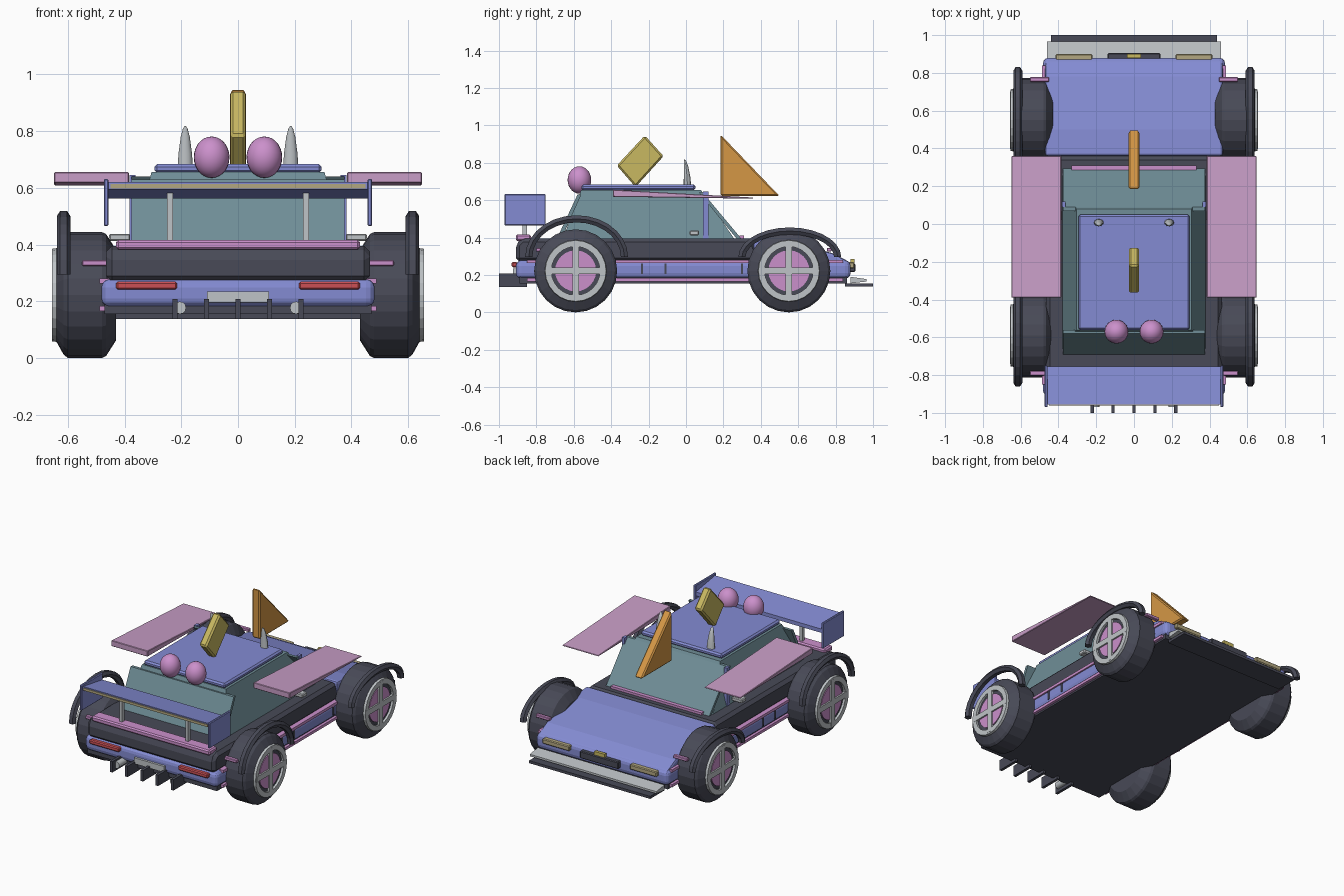
import bpy, bmesh, math
from mathutils import Vector, Matrix

if "Cube" in bpy.data.objects:
    bpy.data.objects.remove(bpy.data.objects["Cube"])


def mat(name, rgb):
    m = bpy.data.materials.new(name)
    m.diffuse_color = (*rgb, 1)
    m.use_nodes = True
    m.node_tree.nodes["Principled BSDF"].inputs["Base Color"].default_value = m.diffuse_color
    return m


BLUE = mat("periwinkle", (.23, .26, .65))
PINK = mat("orchid", (.60, .28, .60))
PALE = mat("pale_pink", (.58, .34, .57))
TEAL = mat("teal_glass", (.16, .27, .31))
DARK = mat("charcoal", (.065, .068, .095))
GREY = mat("light_grey", (.52, .55, .57))
GOLD = mat("gold", (.58, .48, .12))
ORANGE = mat("orange", (.66, .31, .06))
RED = mat("red", (.60, .08, .09))
TAN = mat("tan", (.45, .39, .22))


def finish(name, bm, m, bevel=0, seg=1, smooth=False):
    bmesh.ops.recalc_face_normals(bm, faces=bm.faces)
    me = bpy.data.meshes.new(name)
    bm.to_mesh(me)
    bm.free()
    me.materials.append(m)
    ob = bpy.data.objects.new(name, me)
    bpy.context.collection.objects.link(ob)
    if bevel:
        b = ob.modifiers.new("bevel", 'BEVEL')
        b.width, b.segments = bevel, seg
    if smooth:
        bpy.ops.object.select_all(action='DESELECT')
        ob.select_set(True)
        bpy.context.view_layer.objects.active = ob
        bpy.ops.object.shade_smooth_by_angle(angle=math.radians(35))
    return ob


def box(name, m, x, y, z, bevel=0, seg=1):
    """Box given by its x, y and z ranges."""
    bm = bmesh.new()
    bmesh.ops.create_cube(bm, size=1)
    for v in bm.verts:
        v.co = [r[0] if c < 0 else r[1] for c, r in zip(v.co, (x, y, z))]
    return finish(name, bm, m, bevel, seg)


def pair(name, m, x, y, z, bevel=0):
    for s, side in ((1, "right"), (-1, "left")):
        box(f"{name}_{side}", m, sorted((s * x[0], s * x[1])), y, z, bevel)


def extrude(name, m, yz, x0, x1, bevel=0, seg=1):
    """Side profile in (y, z) extruded along x."""
    bm = bmesh.new()
    f = bm.faces.new([bm.verts.new((x0, y, z)) for y, z in yz])
    new = bmesh.ops.extrude_face_region(bm, geom=[f])['geom']
    for v in new:
        if isinstance(v, bmesh.types.BMVert):
            v.co.x = x1
    return finish(name, bm, m, bevel, seg)


def lathe(name, m, prof, centre, n=24, closed=False, smooth=False):
    """Profile of (x offset, radius) turned around the x axis."""
    bm = bmesh.new()
    rings = []
    for i in range(n):
        a = 2 * math.pi * i / n
        rings.append([bm.verts.new((centre[0] + x, centre[1] + r * math.cos(a),
                                    centre[2] + r * math.sin(a))) for x, r in prof])
    k = len(prof)
    for i in range(n):
        p, q = rings[i], rings[(i + 1) % n]
        for j in range(k if closed else k - 1):
            bm.faces.new((p[j], p[(j + 1) % k], q[(j + 1) % k], q[j]))
    if not closed:
        bm.faces.new([r[0] for r in rings])
        bm.faces.new([r[-1] for r in rings])
    return finish(name, bm, m, smooth=smooth)


def fender_arch(name, x, cy, base, ry, rz, n=14):
    """Half ellipse swept with a six-sided section."""
    bm = bmesh.new()
    rows = []
    for i in range(n + 1):
        a = math.pi * i / n
        c, s = math.cos(a), math.sin(a)
        rows.append([bm.verts.new((x + .024 * math.cos(t), cy + (ry + .022 * math.sin(t)) * c,
                                   base + (rz + .022 * math.sin(t)) * s))
                     for t in [math.pi * k / 3 for k in range(6)]])
    for p, q in zip(rows, rows[1:]):
        for j in range(6):
            bm.faces.new((p[j], p[(j + 1) % 6], q[(j + 1) % 6], q[j]))
    bm.faces.new(rows[0])
    bm.faces.new(rows[-1])
    finish(name, bm, DARK)


# Lower body
box("floor", DARK, (-.47, .47), (-.89, .86), (.155, .21))
box("belt_body", BLUE, (-.482, .482), (-.91, .88), (.18, .278), .03, 3)
for z in (.175, .272):
    box("side_trim", PINK, (-.488, .488), (-.85, .84), (z - .009, z + .009))
for y in (-.385, -.235, -.11, .3):
    pair("rocker_divider", DARK, (.47, .486), (y - .006, y + .006), (.205, .262))

# Upper body and hood
extrude("upper_body", DARK, [(-.91, .27), (-.91, .365), (-.88, .395), (.36, .395), (.4, .27)],
        -.465, .465, .02)
extrude("hood", BLUE, [(.36, .25), (.36, .395), (.5, .382), (.78, .318), (.865, .275), (.88, .25)],
        -.47, .47, .02, 2)
box("cowl_strip", PINK, (-.33, .33), (.285, .31), (.39, .41))
box("rear_shelf", PINK, (-.43, .43), (-.91, -.83), (.382, .416), .008)

# Cabin
bm = bmesh.new()
bmesh.ops.create_cube(bm, size=1)
for v in bm.verts:
    up, front = v.co.z > 0, v.co.y > 0
    v.co = (math.copysign(.305 if up else .38, v.co.x),
            (.08 if front else -.56) if up else (.26 if front else -.66), .655 if up else .39)
finish("cabin", bm, TEAL)
extrude("windshield", TEAL, [(.295, .395), (.09, .64), (.07, .64), (.27, .395)], -.375, .375)
extrude("rear_window", TEAL, [(-.69, .395), (-.58, .63), (-.56, .63), (-.665, .395)], -.375, .375)
box("roof", BLUE, (-.295, .295), (-.56, .05), (.652, .684), .01)
pair("roof_pillar", BLUE, (.362, .382), (.09, .12), (.39, .645))
pair("mirror", GREY, (.38, .455), (.02, .07), (.412, .438), .005)

# Side wings
for s, side in ((1, "right"), (-1, "left")):
    extrude(f"side_wing_{side}", PALE, [(-.39, .618), (-.39, .656), (.36, .614), (.36, .608)],
            s * .385, s * .648, .003)

# Rear spoiler
extrude("spoiler_blade", BLUE, [(-.955, .595), (-.955, .62), (-.755, .588), (-.755, .563)], -.462, .462)
box("spoiler_strip", TAN, (-.45, .45), (-.96, -.954), (.597, .613))
pair("spoiler_endplate", BLUE, (.457, .473), (-.97, -.75), (.465, .632), .004)
pair("spoiler_post", GREY, (.23, .25), (-.875, -.85), (.40, .585))

# Tail details
pair("tail_light", RED, (.215, .43), (-.932, -.9), (.241, .269), .006)
box("number_plate", GREY, (-.11, .11), (-.925, -.905), (.195, .234))
for i in range(5):
    x = (i - 2) * .111
    box(f"diffuser_fin_{i}", DARK, (x - .009, x + .009), (-1, -.85), (.137, .208))
for x in (-.205, .205):
    bm = bmesh.new()
    bmesh.ops.create_cone(bm, cap_ends=True, segments=12, radius1=.022, radius2=.022, depth=.1,
                          matrix=Matrix.Translation((x, -.92, .177)) @ Matrix.Rotation(math.pi / 2, 4, 'X'))
    finish("exhaust", bm, GREY, smooth=True)

# Nose details
box("splitter_lip", DARK, (-.44, .44), (.85, 1), (.138, .155))
extrude("splitter_blade", GREY, [(.88, .155), (.965, .165), (.965, .178), (.88, .19)], -.46, .46)
pair("headlight", TAN, (.22, .415), (.865, .9), (.235, .268), .005)
box("nose_bar", DARK, (-.14, .14), (.87, .905), (.215, .262), .005)
box("nose_badge", GOLD, (-.037, .037), (.88, .9), (.25, .285))

# Wheels, arches and axle stubs
tyre = [(-.11, .16), (-.075, .215), (-.06, .222), (.06, .222), (.075, .21), (.1, .165)]
ring = [(.08, .13), (.115, .13), (.115, .163), (.08, .168)]
for cy, end in ((-.59, "rear"), (.55, "front")):
    for s, side in ((1, "right"), (-1, "left")):
        tag, c = f"{end}_{side}", (s * .54, cy, .222)
        lathe(f"tyre_{tag}", DARK, [(s * x, r) for x, r in tyre], c)
        lathe(f"rim_{tag}", GREY, [(s * x, r) for x, r in ring], c, closed=True)
        lathe(f"hub_{tag}", PINK, [(s * .08, .11), (s * .106, .11)], c)
        xs = sorted((s * .63, s * .656))
        box(f"spoke_v_{tag}", GREY, xs, (cy - .018, cy + .018), (.07, .374))
        box(f"spoke_h_{tag}", GREY, xs, (cy - .152, cy + .152), (.204, .24))
        rz = .205 if end == "rear" else .14
        fender_arch(f"arch_{tag}", s * .615, cy + .005, .295, .256, rz)
    y = .765 if cy > 0 else -.79
    pair(f"marker_{end}", PINK, (.45, .55), (y - .012, y + .012), (.325, .345), .003)

# Roof ornaments
for x, side in ((.093, "right"), (-.093, "left")):
    bm = bmesh.new()
    bmesh.ops.create_uvsphere(bm, u_segments=24, v_segments=14, radius=1)
    for v in bm.verts:
        v.co = Vector((x + v.co.x * .063, -.57 + v.co.y * .063, .708 + v.co.z * .073))
    finish(f"ball_{side}", bm, PINK, smooth=True)
    # horn: rounded, tapering and leaning back at the tip
    bm = bmesh.new()
    rows = []
    for z, r, y in ((.66, .027, .008), (.72, .024, .006), (.78, .016, .0), (.81, .008, -.006), (.818, .002, -.01)):
        rows.append([bm.verts.new((2 * x + r * math.cos(k * math.pi / 6),
                                   y + .75 * r * math.sin(k * math.pi / 6), z)) for k in range(12)])
    for p, q in zip(rows, rows[1:]):
        for k in range(12):
            bm.faces.new((p[k], p[(k + 1) % 12], q[(k + 1) % 12], q[k]))
    bm.faces.new(rows[0])
    bm.faces.new(rows[-1])
    finish(f"horn_{side}", bm, GREY, smooth=True)
extrude("roof_diamond", GOLD, [(-.37, .785), (-.22, .946), (-.12, .835), (-.27, .67)], -.027, .027, .01)
extrude("front_fin", ORANGE, [(.185, .95), (.185, .622), (.5, .622)], -.028, .028, .008)
